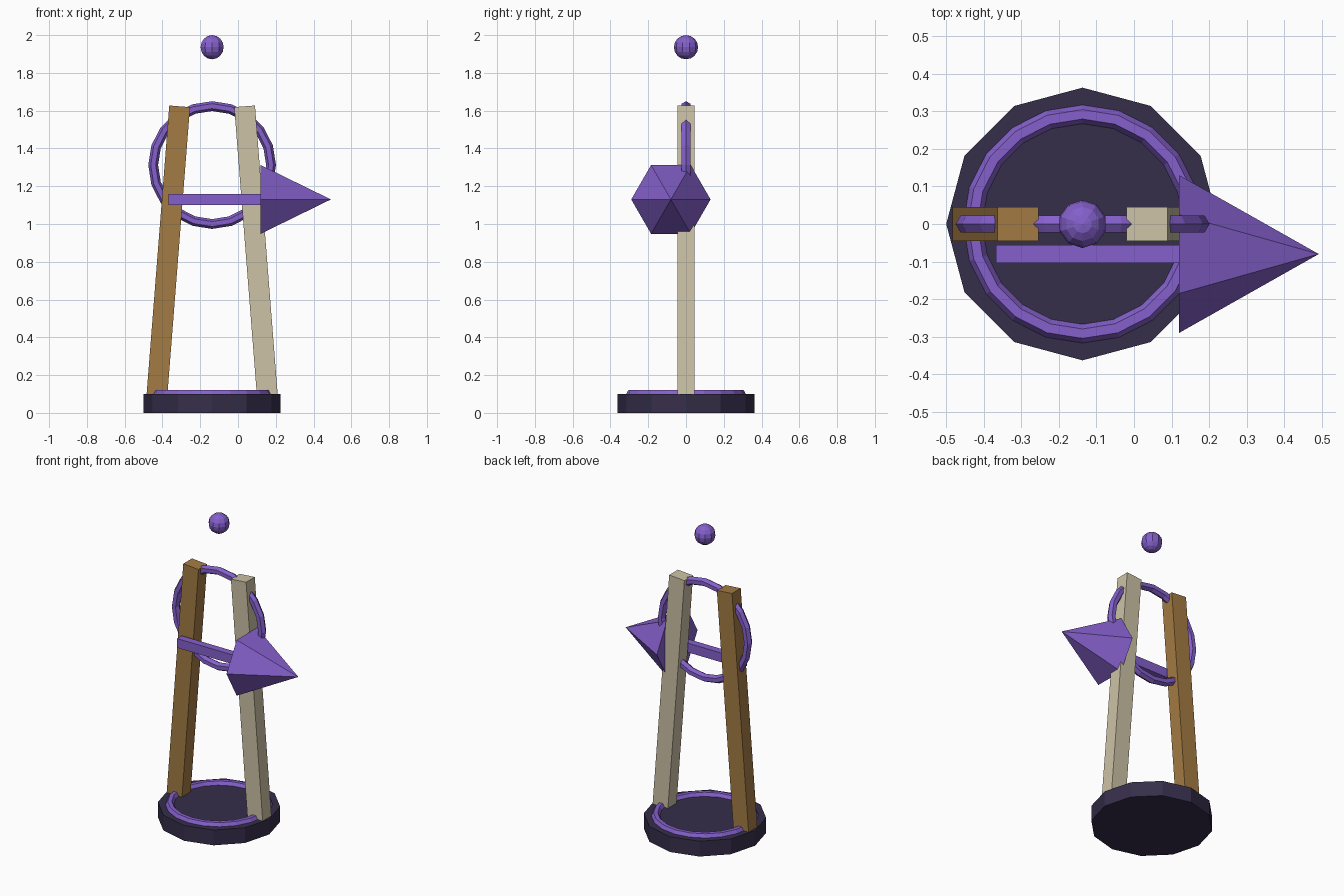
import bpy
from math import pi, atan2, hypot

if "Cube" in bpy.data.objects:
    bpy.data.objects.remove(bpy.data.objects["Cube"])

CX = -0.137  # axis of the stand


def material(name, rgb):
    m = bpy.data.materials.new(name)
    lin = [((c / 255 + 0.055) / 1.055) ** 2.4 for c in rgb]
    m.diffuse_color = (*lin, 1)
    m.use_nodes = True
    m.node_tree.nodes["Principled BSDF"].inputs["Base Color"].default_value = m.diffuse_color
    return m


purple = material("purple", (133, 96, 204))
dark = material("dark", (54, 46, 74))
brown = material("brown", (164, 124, 68))
cream = material("cream", (205, 194, 166))


def finish(name, mat):
    ob = bpy.context.object
    ob.name = name
    ob.data.materials.append(mat)
    return ob


def box(name, size, loc, mat, tilt=0):
    bpy.ops.mesh.primitive_cube_add(size=1, location=loc, rotation=(0, tilt, 0))
    ob = finish(name, mat)
    ob.scale = size


def ring(name, major, minor, loc, mat, rot=(0, 0, 0)):
    bpy.ops.mesh.primitive_torus_add(major_segments=20, minor_segments=6,
                                     major_radius=major, minor_radius=minor,
                                     location=loc, rotation=rot)
    finish(name, mat)


# twelve-sided base with inlaid ring
bpy.ops.mesh.primitive_cylinder_add(vertices=12, radius=0.363, depth=0.1,
                                    location=(CX, 0, 0.05))
finish("base", dark)
ring("base_ring", 0.292, 0.025, (CX, 0, 0.1), purple)

# two posts leaning towards each other
z0, z1, foot, head = 0.095, 1.623, 0.292, 0.172
for name, side, mat in (("left_post", -1, brown), ("right_post", 1, cream)):
    box(name, (0.11, 0.09, hypot(z1 - z0, foot - head)),
        (CX + side * (foot + head) / 2, 0, (z0 + z1) / 2), mat,
        -side * atan2(foot - head, z1 - z0))

# upright ring between the posts
ring("upright_ring", 0.312, 0.026, (CX, 0, 1.312), purple, (pi / 2, 0, 0))

# arrow: shaft and six-sided head
box("arrow_shaft", (0.49, 0.048, 0.06), (-0.123, -0.08, 1.13), purple)
bpy.ops.mesh.primitive_cone_add(vertices=6, radius1=0.21, radius2=0, depth=0.372,
                                location=(0.306, -0.08, 1.13), rotation=(0, pi / 2, 0))
finish("arrow_head", purple)

# floating ball
bpy.ops.mesh.primitive_uv_sphere_add(segments=10, ring_count=8, radius=0.064,
                                     location=(CX, 0, 1.936))
finish("floating_ball", purple)
